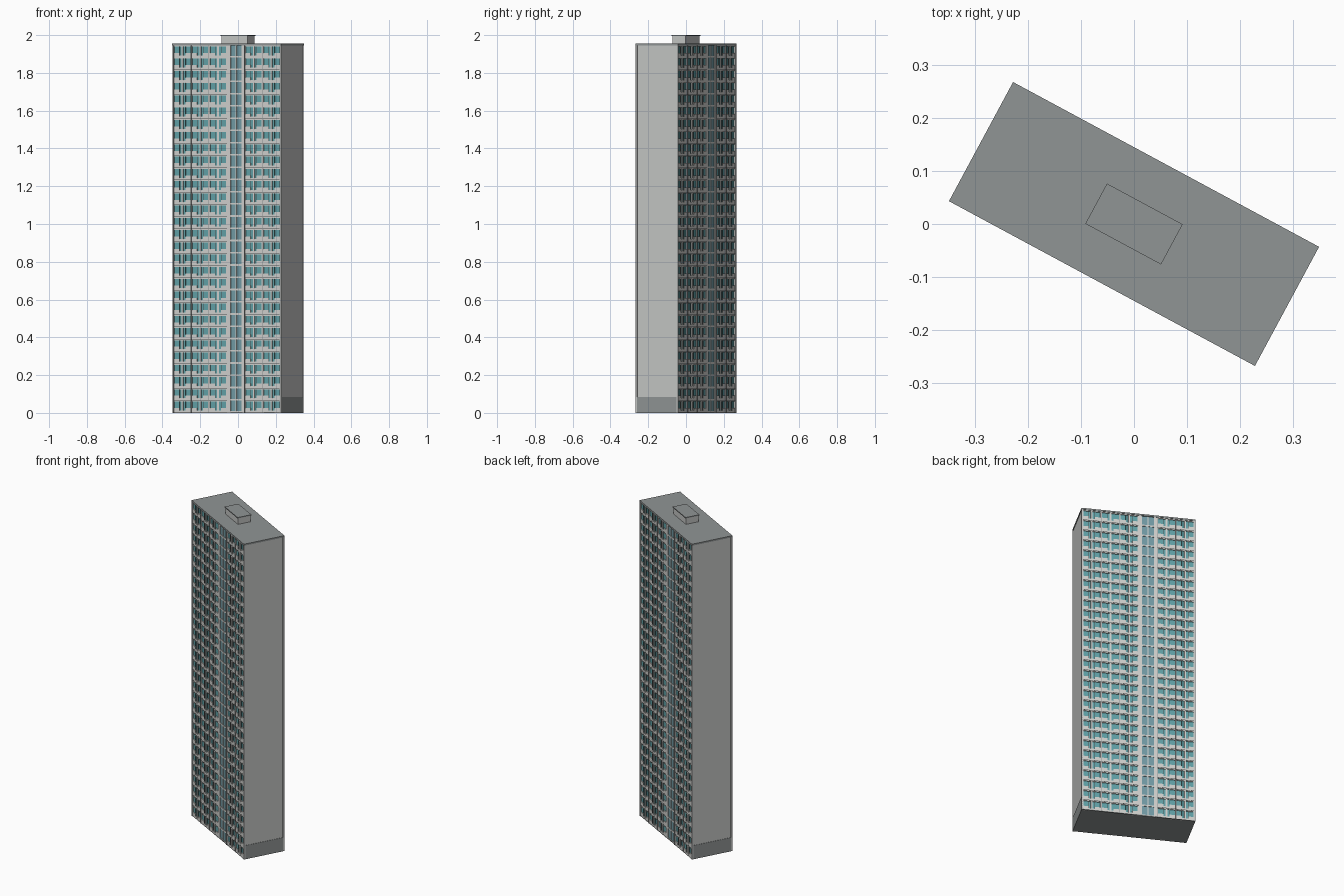
import bpy, bmesh, math
from mathutils import Matrix

if "Cube" in bpy.data.objects:
    bpy.data.objects.remove(bpy.data.objects["Cube"])

ANGLE = math.radians(-28.3)      # the slab block stands askew
L, W = 0.655, 0.255              # overall length and depth
TOP, FLOORS = 1.945, 30
F = TOP / FLOORS                 # storey height
BAY = (L - 0.012) / 6            # six bays per long side


def material(name, rgb):
    m = bpy.data.materials.new(name)
    m.diffuse_color = (*rgb, 1)
    m.use_nodes = True
    m.node_tree.nodes["Principled BSDF"].inputs["Base Color"].default_value = m.diffuse_color
    return m


WALL = material("pale concrete", (0.56, 0.57, 0.56))
GREY = material("grey concrete", (0.28, 0.30, 0.30))
WHITE = material("white facade", (0.64, 0.64, 0.62))
GLASS = material("teal glass", (0.12, 0.36, 0.39))
STAIR = material("grey blue glass", (0.17, 0.33, 0.38))
DARK = material("dark frame", (0.07, 0.08, 0.08))


def boxes(name, mat, parts, turn=0.0, storeys=1):
    """One object made of (x0, x1, y0, y1, z0, z1) boxes, optionally stacked."""
    bm = bmesh.new()
    for x0, x1, y0, y1, z0, z1 in parts:
        m = Matrix.Translation(((x0 + x1) / 2, (y0 + y1) / 2, (z0 + z1) / 2))
        m = m @ Matrix.Diagonal((x1 - x0, y1 - y0, z1 - z0, 1))
        bmesh.ops.create_cube(bm, size=1, matrix=m)
    bm.transform(Matrix.Rotation(ANGLE + turn, 4, 'Z'))
    me = bpy.data.meshes.new(name)
    bm.to_mesh(me)
    bm.free()
    me.materials.append(mat)
    ob = bpy.data.objects.new(name, me)
    bpy.context.collection.objects.link(ob)
    if storeys > 1:
        arr = ob.modifiers.new("storeys", 'ARRAY')
        arr.count = storeys
        arr.use_relative_offset = False
        arr.use_constant_offset = True
        arr.constant_offset_displace = (0, 0, F)
    return ob


def centred(lx, ly, z0, z1):
    return (-lx / 2, lx / 2, -ly / 2, ly / 2, z0, z1)


# Main volume, end plinths, roof and rooftop plant room
boxes("tower_body", WALL, [centred(L - 0.006, W - 0.018, 0.002, TOP)])
boxes("ground_slab", GREY, [centred(L - 0.004, W - 0.006, 0, 0.006)])
boxes("end_plinths", GREY, [centred(L - 0.002, W - 0.020, 0, 0.085)])
boxes("main_roof", GREY, [centred(L, W, TOP, 1.955)])
boxes("plant_room", WALL, [centred(0.154, 0.078, 1.95, 1.994)])
boxes("plant_room_roof", GREY, [centred(0.162, 0.086, 1.994, 2.0)])

# One storey of the long facade, facing local -y
back = -W / 2 + 0.010            # plane of the wall behind the facade
face = -W / 2 + 0.003            # plane of the outer panels
start = -3 * BAY
panels, glass, frames, stair_panels, stair_glass, fins = [], [], [], [], [], []
for b in range(6):
    x = start + b * BAY
    if b == 3:
        # Stair bay: broad white piers with a tall double window between them
        a, c = x + 0.20 * BAY, x + 0.83 * BAY
        mid = (a + c) / 2
        stair_glass.append((a, c, face + 0.004, back, 0, F))
        stair_panels += [(x, a, face, back, 0, F), (c, x + BAY, face, back, 0, F),
                         (mid - 0.003, mid + 0.003, face + 0.002, back, 0, F),
                         (a, c, face + 0.001, back, 0, 0.009)]
        continue
    # Dwelling bay: sill panel, lintel, posts and two windows with a door light
    panels += [(x, x + BAY, face, back, 0, 0.013),
               (x, x + BAY, face, back, F - 0.005, F)]
    glass.append((x, x + BAY, face + 0.005, back, 0.013, F - 0.005))
    for s in range(2):
        w0 = x + s * BAY / 2
        w1 = w0 + BAY / 2
        # the door lights of a pair meet at the middle of the bay
        p0, p1 = (w0 + 0.005, w1 - 0.018) if s == 0 else (w0 + 0.018, w1 - 0.005)
        panels += [(w0, w0 + 0.005, face, back, 0.013, F - 0.005),
                   (w1 - 0.005, w1, face, back, 0.013, F - 0.005),
                   (p0, p1, face, back, 0.013, 0.026)]
        m = p1 if s == 0 else p0
        frames.append((m - 0.001, m + 0.001, face + 0.002, back, 0.013, F - 0.005))
    frames.append((x, x + BAY, face - 0.0006, face + 0.001, 0.0, 0.0025))
    # Thin fin at the edge of each bay
    fins.append((x - 0.0012, x + 0.0012, -W / 2, back, 0, F))

for side, turn in (("front", 0.0), ("rear", math.pi)):
    boxes(side + "_wall_panels", WHITE, panels, turn, FLOORS)
    boxes(side + "_windows", GLASS, glass, turn, FLOORS)
    boxes(side + "_window_frames", DARK, frames, turn, FLOORS)
    boxes(side + "_stair_piers", WHITE, stair_panels, turn, FLOORS)
    boxes(side + "_stair_windows", STAIR, stair_glass, turn, FLOORS)
    boxes(side + "_bay_fins", GREY, fins, turn, FLOORS)
    # Corner piers closing the facade at both ends
    boxes(side + "_corner_piers", WALL,
          [(s * (L / 2 - 0.005) - 0.004, s * (L / 2 - 0.005) + 0.004,
            -W / 2, back, 0, TOP) for s in (-1, 1)], turn)
